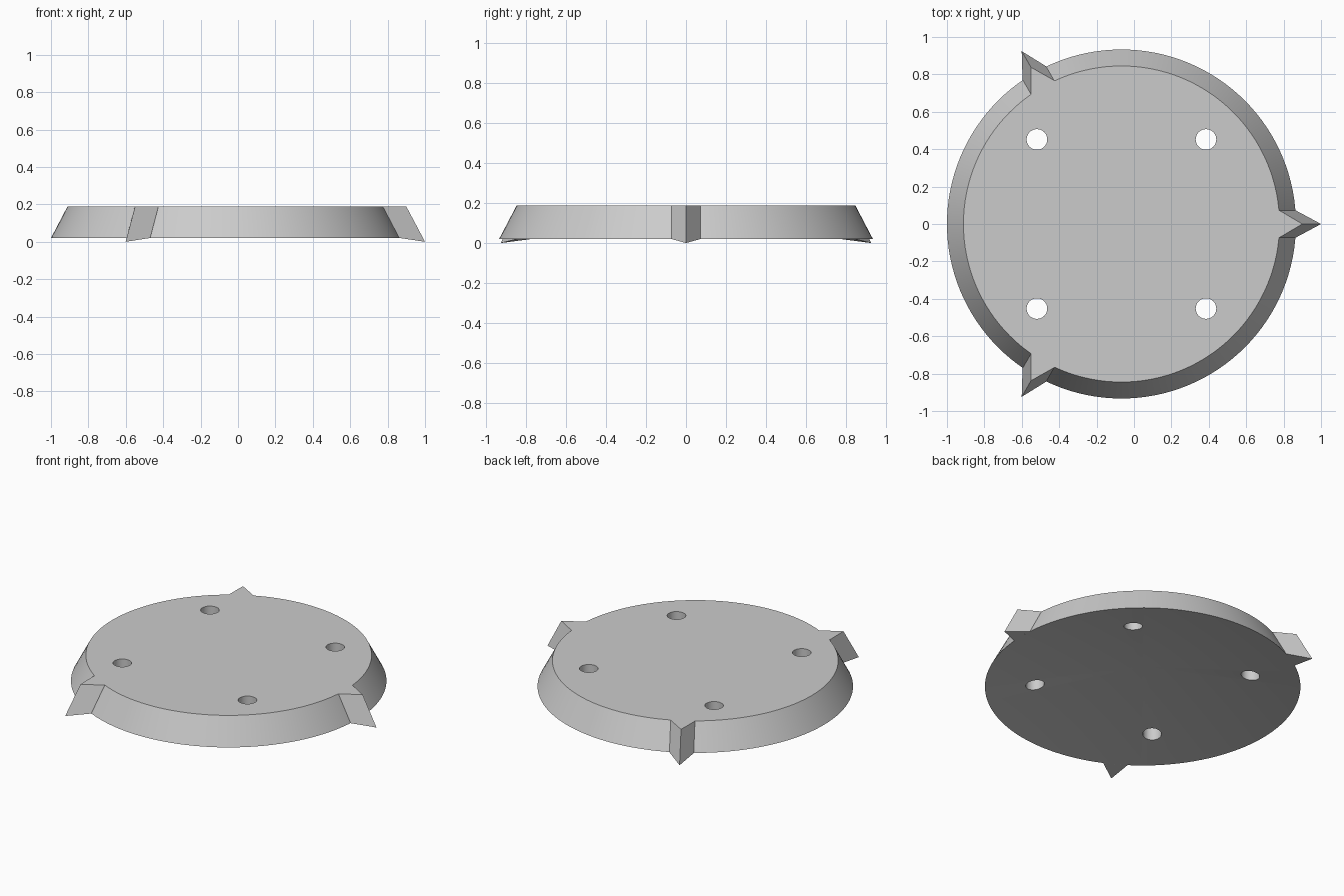
import bpy, bmesh, math
from mathutils import Matrix, Vector

if "Cube" in bpy.data.objects:
    bpy.data.objects.remove(bpy.data.objects["Cube"], do_unlink=True)

CENTRE_X = -0.067
BOTTOM, TOP = 0.02, 0.188
R_BOTTOM, R_TOP, R_TIP = 0.933, 0.845, 1.067
SLOPE = BOTTOM / (R_TIP - R_BOTTOM)  # underside rises from the tips to the middle

grey = bpy.data.materials.new("light_grey")
grey.use_nodes = True
colour = (0.6, 0.6, 0.6, 1)
grey.diffuse_color = colour
grey.node_tree.nodes["Principled BSDF"].inputs["Base Color"].default_value = colour


def make_object(name, bm):
    bmesh.ops.recalc_face_normals(bm, faces=bm.faces)
    mesh = bpy.data.meshes.new(name)
    bm.to_mesh(mesh)
    bm.free()
    mesh.materials.append(grey)
    obj = bpy.data.objects.new(name, mesh)
    bpy.context.collection.objects.link(obj)
    return obj


# Tapered disc with a shallow conical hollow underneath
bm = bmesh.new()
bmesh.ops.create_cone(bm, cap_ends=True, segments=128, radius1=R_BOTTOM, radius2=R_TOP,
                      depth=TOP - BOTTOM,
                      matrix=Matrix.Translation((CENTRE_X, 0, (TOP + BOTTOM) / 2)))
bm.normal_update()
underside = [f for f in bm.faces if f.normal.z < -0.9]
apex = bmesh.ops.poke(bm, faces=underside)["verts"][0]
apex.co = (CENTRE_X, 0, SLOPE * R_TIP)
disc = make_object("tapered_disc", bm)

# Four through holes
bm = bmesh.new()
for sx in (-1, 1):
    for sy in (-1, 1):
        bmesh.ops.create_cone(bm, cap_ends=True, segments=48, radius1=0.055, radius2=0.055, depth=1,
                              matrix=Matrix.Translation((CENTRE_X + sx * 0.452, sy * 0.452, 0)))
cutter = make_object("hole_cutter", bm)
cutter.hide_render = True
cut = disc.modifiers.new("holes", "BOOLEAN")
cut.operation = "DIFFERENCE"
cut.solver = "EXACT"
cut.object = cutter
bpy.ops.object.select_all(action="DESELECT")
bpy.context.view_layer.objects.active = disc
disc.select_set(True)
bpy.ops.object.modifier_apply(modifier="holes")
bpy.data.objects.remove(cutter, do_unlink=True)
bpy.ops.object.shade_smooth_by_angle(angle=math.radians(30))


# Pointed wedges around the rim: triangular top, sloping down to a low tip
def wedge(name, angle):
    turn = Matrix.Translation((CENTRE_X, 0, 0)) @ Matrix.Rotation(angle, 4, "Z")
    bm = bmesh.new()

    def level(base, tip, z, tip_z, back_z):
        back = base - 0.02
        points = [(back, -0.072, back_z), (base, -0.072, z), (tip, 0, tip_z),
                  (base, 0.072, z), (back, 0.072, back_z)]
        return [bm.verts.new(turn @ Vector(p)) for p in points]

    low = level(R_BOTTOM, R_TIP, BOTTOM, 0, BOTTOM + 0.005)
    high = level(R_TOP, 0.967, TOP, TOP, TOP)
    bm.faces.new(high)
    bm.faces.new((low[0], low[1], low[3], low[4]))
    bm.faces.new(low[1:4])
    for i in range(5):
        j = (i + 1) % 5
        bm.faces.new((low[i], low[j], high[j], high[i]))
    return make_object(name, bm)


for i, name in enumerate(("left_wedge", "back_right_wedge", "front_right_wedge")):
    wedge(name, i * math.tau / 3)
